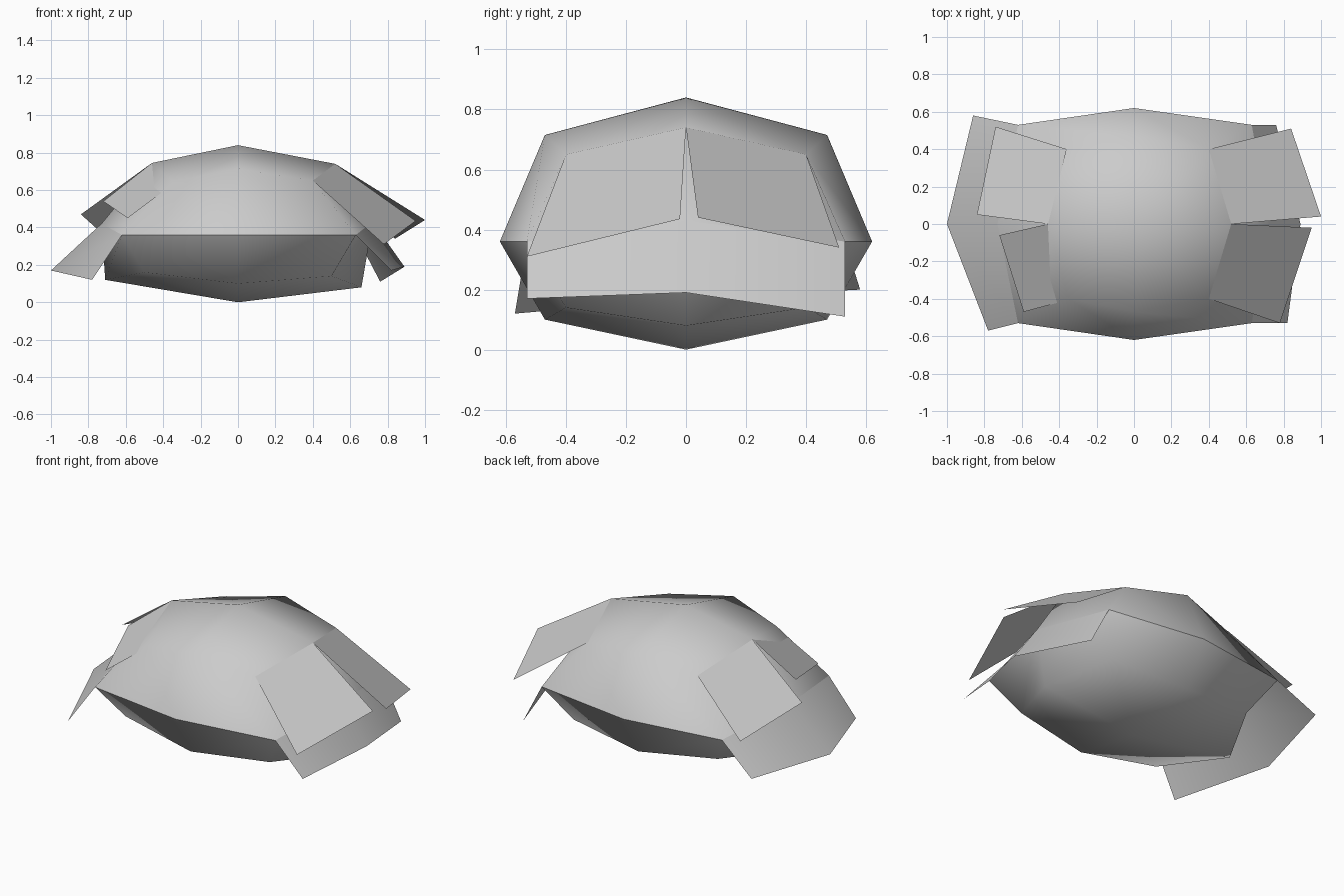
import bpy
import bmesh

if "Cube" in bpy.data.objects:
    bpy.data.objects.remove(bpy.data.objects["Cube"], do_unlink=True)

grey = bpy.data.materials.new("plain_grey")
grey.use_nodes = True
grey.diffuse_color = (0.6, 0.6, 0.6, 1)
bsdf = next(n for n in grey.node_tree.nodes if n.type == "BSDF_PRINCIPLED")
bsdf.inputs["Base Color"].default_value = grey.diffuse_color
bsdf.inputs["Roughness"].default_value = 0.7


def make(name, points, faces, flip=False):
    """Smooth-shaded mesh from a few points and faces."""
    bm = bmesh.new()
    verts = [bm.verts.new(p) for p in points]
    for f in faces:
        face = bm.faces.new([verts[i] for i in f])
        face.smooth = True
    if flip:
        bmesh.ops.reverse_faces(bm, faces=bm.faces[:])
    mesh = bpy.data.meshes.new(name)
    bm.to_mesh(mesh)
    bm.free()
    mesh.materials.append(grey)
    obj = bpy.data.objects.new(name, mesh)
    bpy.context.collection.objects.link(obj)
    return obj


def full_ring(half):
    """Mirror a right-back-left half ring to the front."""
    return half + [(x, -y, z) for x, y, z in half[-2:0:-1]]


def shell(name, pole, inner, belt, flip=False):
    """Dome of four cap faces and eight side faces."""
    points = [pole] + full_ring(inner) + full_ring(belt)
    faces = [(0, i + 1, i + 2, (i + 2) % 8 + 1) for i in range(0, 8, 2)]
    for i in range(8):
        j = (i + 1) % 8
        faces.append((i + 1, i + 9, j + 9, j + 1))
    return make(name, points, faces, flip)


# Body: two domes meeting in a hard edge at the waist
belt = [(0.72, 0, 0.43), (0.63, 0.53, 0.36), (0, 0.62, 0.36),
        (-0.62, 0.53, 0.36), (-0.73, 0, 0.42)]
upper = [(0.52, 0, 0.74), (0.4, 0.4, 0.65), (0, 0.47, 0.715),
         (-0.35, 0.4, 0.645), (-0.46, 0, 0.745)]
lower = [(0.66, 0, 0.08), (0.5, 0.4, 0.14), (0, 0.47, 0.1),
         (-0.5, 0.4, 0.16), (-0.71, 0, 0.12)]
shell("upper_body", (0, 0, 0.84), upper, belt)
shell("lower_body", (0, 0, 0), lower, belt, flip=True)

# Upper flaps: hinge corner, hinge middle, outer middle, outer corner
flaps = {
    "left_front_flap": [(0.4, -0.4, 0.65), upper[0], (0.95, -0.02, 0.435), (0.78, -0.53, 0.31)],
    "left_back_flap": [(0.4, 0.4, 0.65), upper[0], (1.0, 0.04, 0.44), (0.84, 0.51, 0.34)],
    "right_front_flap": [(-0.33, -0.4, 0.645), upper[4], (-0.72, -0.06, 0.54), (-0.59, -0.47, 0.45)],
    "right_back_flap": [(-0.36, 0.4, 0.645), upper[4], (-0.84, 0.05, 0.47), (-0.74, 0.52, 0.38)],
}
for name, corners in flaps.items():
    # Keep every flap facing upward
    same_way = (corners[0][0] > 0) == (corners[0][1] > 0)
    make(name, corners, [(0, 1, 2, 3)], flip=same_way)

# Lower skirts: hinged on the waist edge, folded in the middle
skirts = {
    "left_skirt": (belt[0], belt[1], [(0.82, -0.53, 0.17), (0.89, 0, 0.19), (0.76, 0.53, 0.11)]),
    "right_skirt": (belt[4], belt[3], [(-0.78, -0.57, 0.12), (-1.0, 0, 0.17), (-0.86, 0.58, 0.2)]),
}
for name, (middle, (x, y, z), rim) in skirts.items():
    hinge = [(x, -y, z), middle, (x, y, z)]
    make(name, hinge + rim, [(0, 3, 4, 1), (1, 4, 5, 2)], flip=x < 0)
